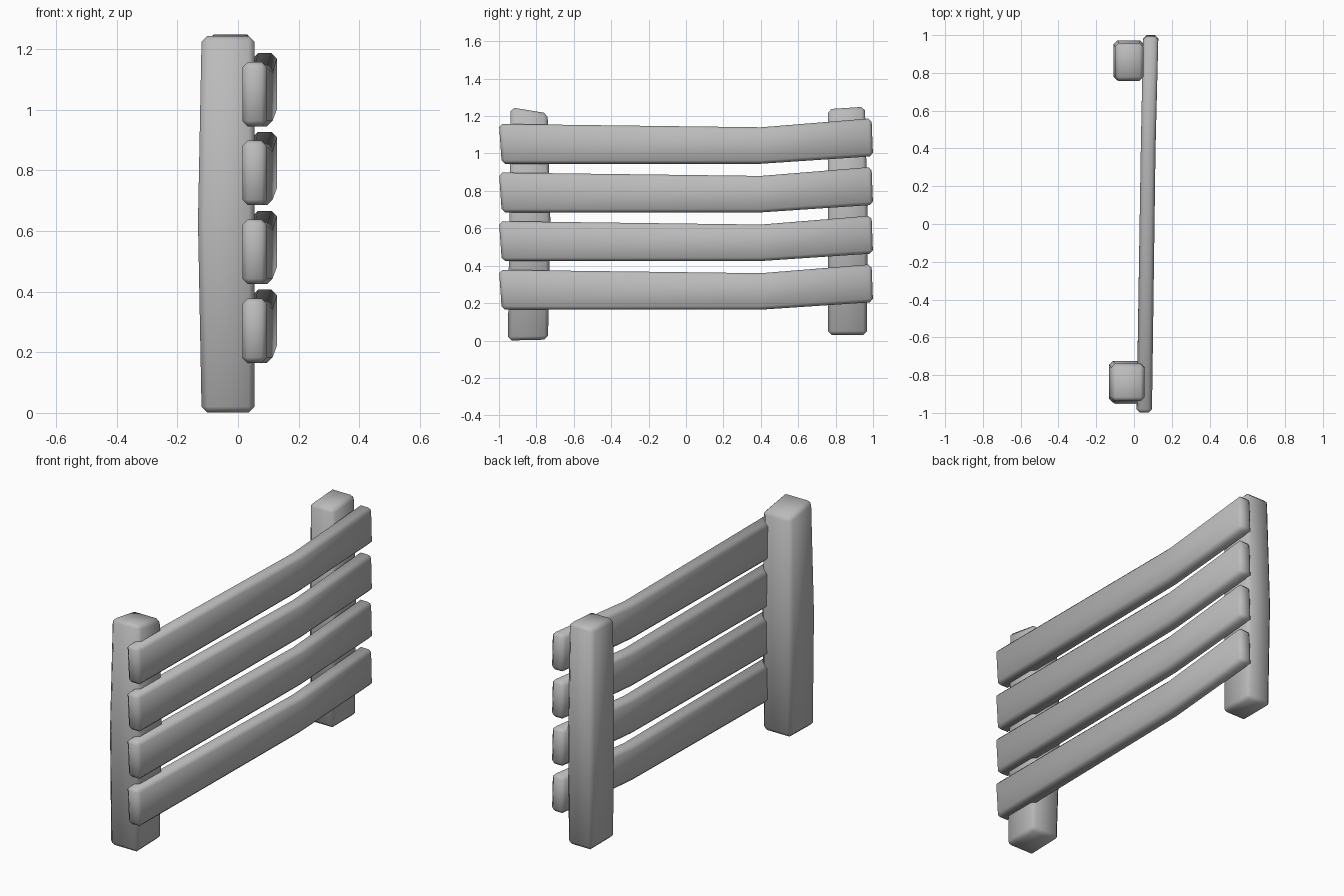
import bpy, bmesh

if "Cube" in bpy.data.objects:
    bpy.data.objects.remove(bpy.data.objects["Cube"])

grey = bpy.data.materials.new("plain grey")
grey.diffuse_color = (0.5, 0.5, 0.5, 1)
grey.use_nodes = True
grey.node_tree.nodes["Principled BSDF"].inputs["Base Color"].default_value = grey.diffuse_color


def loft(name, rings, bevel):
    """Four-sided bar through rings of four corners, with chamfered edges."""
    bm = bmesh.new()
    loops = [[bm.verts.new(p) for p in ring] for ring in rings]
    for a, b in zip(loops, loops[1:]):
        for i in range(4):
            j = (i + 1) % 4
            bm.faces.new((a[i], a[j], b[j], b[i]))
    bm.faces.new(loops[0][::-1])
    bm.faces.new(loops[-1])
    bmesh.ops.recalc_face_normals(bm, faces=bm.faces)
    sharp = [e for e in bm.edges if e.calc_face_angle(0) > 0.6]
    bmesh.ops.bevel(bm, geom=sharp, offset=bevel, segments=1,
                    profile=0.5, affect='EDGES')
    for f in bm.faces:
        f.smooth = True
    me = bpy.data.meshes.new(name)
    bm.to_mesh(me)
    bm.free()
    me.materials.append(grey)
    ob = bpy.data.objects.new(name, me)
    bpy.context.collection.objects.link(ob)


def post(name, sections):
    """Sections: x0, x1, y0, y1, z at y0, z at y1."""
    loft(name, [[(x0, y0, za), (x1, y0, za), (x1, y1, zb), (x0, y1, zb)]
                for x0, x1, y0, y1, za, zb in sections], 0.02)


# Posts, slightly swollen in the middle with slanted tops
post("front_post", [(-0.12, 0.055, -0.952, -0.738, 0.0, 0.005),
                    (-0.132, 0.055, -0.945, -0.725, 0.63, 0.63),
                    (-0.12, 0.055, -0.937, -0.74, 1.247, 1.215)])
post("back_post", [(-0.10, 0.05, 0.758, 0.967, 0.03, 0.03),
                   (-0.108, 0.052, 0.76, 0.972, 0.63, 0.63),
                   (-0.10, 0.05, 0.758, 0.957, 1.237, 1.25)])

# Four rails, bent upward near the back end
for n in range(4):
    d = 0.26 * n
    rings = []
    for yt, yb, x0, x1, z0, z1 in [(-1.0, -0.985, 0.014, 0.095, 0.165, 0.378),
                                   (0.40, 0.40, 0.036, 0.114, 0.165, 0.36),
                                   (0.992, 1.0, 0.048, 0.129, 0.205, 0.408)]:
        rings.append([(x0, yb, z0 + d), (x1, yb, z0 + d),
                      (x1, yt, z1 + d), (x0, yt, z1 + d)])
    loft("rail_%d" % (n + 1), rings, 0.018)
